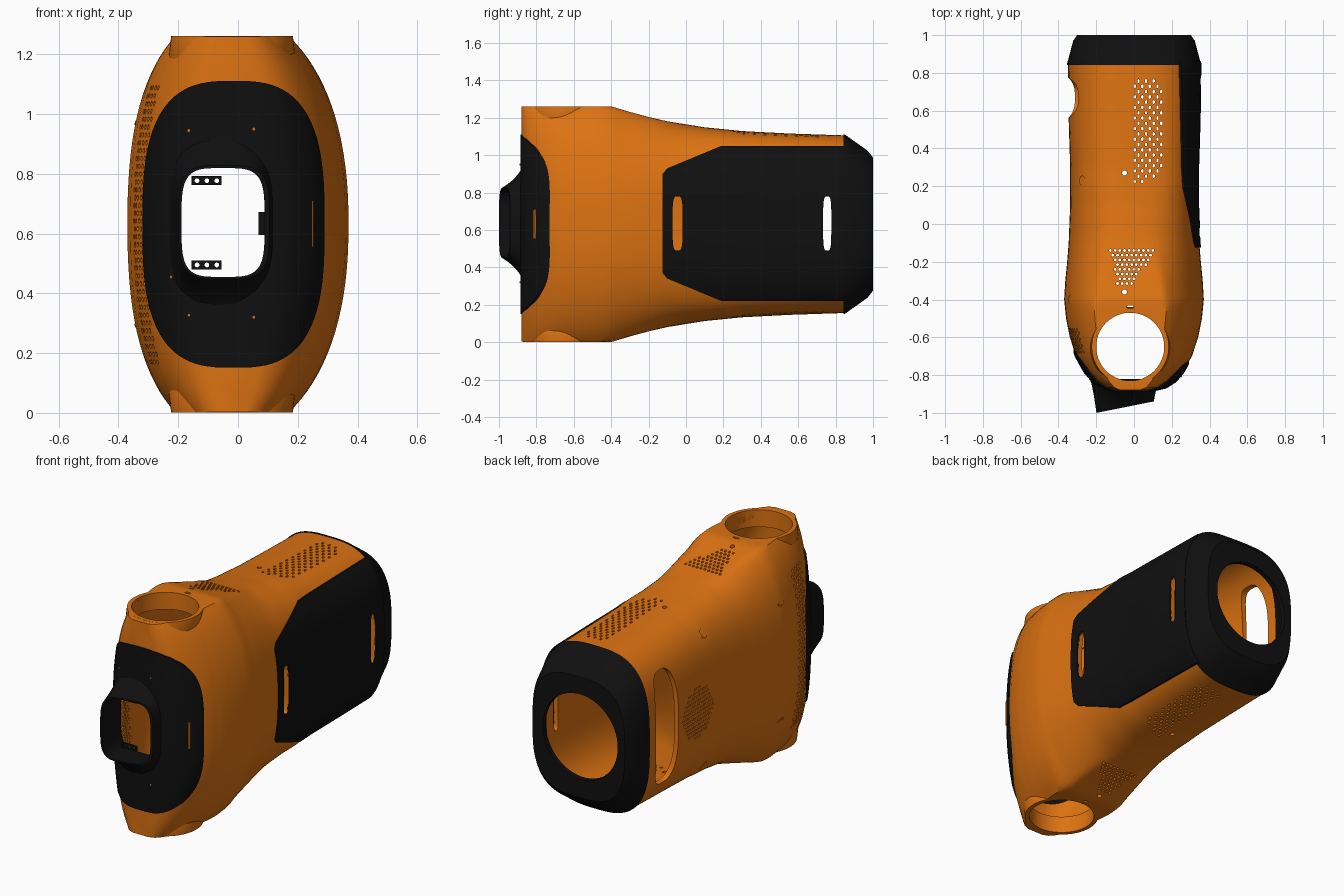
import bpy, bmesh, math
from mathutils import Vector

if "Cube" in bpy.data.objects:
    bpy.data.objects.remove(bpy.data.objects["Cube"])

MID = 0.631  # height of the housing's centre line


def material(name, rgb):
    m = bpy.data.materials.new(name)
    m.use_nodes = True
    m.diffuse_color = (*rgb, 1)
    m.node_tree.nodes["Principled BSDF"].inputs["Base Color"].default_value = (*rgb, 1)
    return m


ORANGE = material("orange", (0.72, 0.17, 0.006))
BLACK = material("black", (0.005, 0.005, 0.005))


def to_object(bm, name):
    bmesh.ops.recalc_face_normals(bm, faces=bm.faces)
    me = bpy.data.meshes.new(name)
    bm.to_mesh(me)
    bm.free()
    ob = bpy.data.objects.new(name, me)
    bpy.context.collection.objects.link(ob)
    return ob


def boolean(ob, cutter, op="DIFFERENCE"):
    mod = ob.modifiers.new("cut", "BOOLEAN")
    mod.operation, mod.solver, mod.object = op, "EXACT", cutter
    bpy.context.view_layer.objects.active = ob
    bpy.ops.object.modifier_apply(modifier=mod.name)
    bpy.data.objects.remove(cutter)
    return ob


def finish(ob, mat, angle=32):
    ob.data.materials.clear()
    ob.data.materials.append(mat)
    bpy.ops.object.select_all(action="DESELECT")
    ob.select_set(True)
    bpy.context.view_layer.objects.active = ob
    bpy.ops.object.shade_smooth_by_angle(angle=math.radians(angle))
    return ob


def oval(cu, cv, ru, rv, n=2, count=32):
    """Superellipse outline."""
    pts = []
    for i in range(count):
        a = math.tau * (i + 0.5) / count
        c, s = math.cos(a), math.sin(a)
        pts.append((cu + ru * math.copysign(abs(c) ** (2 / n), c),
                    cv + rv * math.copysign(abs(s) ** (2 / n), s)))
    return pts


def rect(u0, u1, v0, v1):
    return [(u0, v0), (u1, v0), (u1, v1), (u0, v1)]


def prisms(outlines, axis, lo, hi, name="cutter"):
    """Outlines extruded along one axis, joined in one object."""
    bm = bmesh.new()
    place = {"x": lambda u, v, d: (d, u, v), "y": lambda u, v, d: (u, d, v),
             "z": lambda u, v, d: (u, v, d)}[axis]
    for pts in outlines:
        a = [bm.verts.new(place(u, v, lo)) for u, v in pts]
        b = [bm.verts.new(place(u, v, hi)) for u, v in pts]
        bm.faces.new(a)
        bm.faces.new(b[::-1])
        for i in range(len(a)):
            j = (i + 1) % len(a)
            bm.faces.new((a[i], a[j], b[j], b[i]))
    return to_object(bm, name)


def bridge(bm, loops):
    for a, b in zip(loops, loops[1:]):
        for i in range(len(a)):
            j = (i + 1) % len(a)
            bm.faces.new((a[i], a[j], b[j], b[i]))


# Housing stations: y, half width, half height
STATIONS = [(-0.88, 0.10, 0.628), (-0.865, 0.165, 0.629), (-0.83, 0.22, 0.63),
            (-0.78, 0.262, 0.63), (-0.7, 0.307, 0.63), (-0.6, 0.34, 0.63),
            (-0.5, 0.36, 0.63), (-0.4, 0.37, 0.63), (-0.3, 0.364, 0.6),
            (-0.2, 0.354, 0.573), (-0.1, 0.346, 0.55), (0.1, 0.338, 0.518),
            (0.3, 0.338, 0.498), (0.55, 0.346, 0.485), (0.85, 0.35, 0.475),
            (0.97, 0.318, 0.39), (1.0, 0.297, 0.352)]


def clamp(v):
    return max(0.0, min(1.0, v))


def housing(o, name="shell"):
    """Closed loft of the housing, grown or shrunk by o."""
    bm = bmesh.new()
    rows = []
    for p, q in zip(STATIONS, STATIONS[1:]):
        steps = max(1, round((q[0] - p[0]) / 0.035))
        rows += [[a + (b - a) * k / steps for a, b in zip(p, q)] for k in range(steps)]
    rows.append(STATIONS[-1])
    loops = []
    for y, w, h in rows:
        f = clamp((y + 0.35) / 0.55)        # front to rear change of section
        n = 2.3 + 0.7 * f
        full = h * (1.115 - 0.115 * clamp((y + 0.45) / 0.4)) + o
        yy = y - o * clamp((-0.5 - y) / 0.35) + min(o, 0) * clamp((y - 0.85) / 0.1)
        loop = []
        for x, z in oval(0, 0, w + o, full, n, 96):
            z = max(-h - o, min(h + o, z))
            lean = -0.02 * (1 - f) * (z / h) ** 2
            loop.append(bm.verts.new((x + lean, yy, z + MID)))
        loops.append(loop)
    bridge(bm, loops)
    bm.faces.new(loops[0])
    bm.faces.new(loops[-1][::-1])
    return to_object(bm, name)


def skin(name, outer, inner, region):
    """Part of a thin shell that lies inside a prism."""
    return boolean(boolean(housing(outer, name), housing(inner)), region, "INTERSECT")


OPENING = oval(-0.05, 0.637, 0.14, 0.185, 4)
PANEL_SLOTS = [oval(-0.045, 0.635, 0.027, 0.145, 4), oval(0.755, 0.635, 0.022, 0.145, 4)]

# Main housing
body = boolean(housing(0, "main_housing"), housing(-0.028))
boolean(body, prisms([rect(-1, 1, -1, 3)], "y", 0.85, 2))
boolean(body, prisms([oval(-0.02, -0.65, 0.18, 0.18, 2, 64)], "z", -1, 2))
boolean(body, prisms([oval(-0.015, 0.63, 0.275, 0.44, 3, 48)], "y", -2, -0.6))
boolean(body, prisms(PANEL_SLOTS, "x", 0.1, 1))
boolean(body, prisms([oval(0.67, 0.65, 0.107, 0.33, 3.2, 48)], "x", -1, -0.15))


# Vent holes
def dot(u, v, ru=0.008, rv=0.008):
    return oval(u, v, ru, rv, 2, 6)


vents = []
for r in range(20):                                     # rear vents
    for c in range(4):
        x, y = 0.004 + 0.04 * c + 0.02 * (r % 2), 0.225 + 0.028 * r
        if 0.2 + 0.5 * x < y < 0.79 - 0.3 * x:
            vents.append(dot(x, y, 0.007, 0.011))
for r in range(8):                                      # middle vents
    t = r / 7
    for c in range(10):
        x = -0.125 + 0.025 * c + 0.0125 * (r % 2)
        if -0.125 + 0.035 * t <= x <= 0.115 - 0.115 * t:
            vents.append(dot(x, -0.14 - 0.025 * r))
vents += [oval(-0.05, 0.27, 0.013, 0.013, 2, 12), oval(-0.05, -0.36, 0.013, 0.013, 2, 12),
          oval(-0.02, -0.44, 0.018, 0.009, 3, 12)]
boolean(body, prisms(vents, "z", -1, 2))
side = []
for r in range(-6, 7):                                  # round side grille
    for c in range(-6, 7):
        y, z = 0.024 * c + 0.012 * (r % 2), 0.024 * r
        if math.hypot(y, z) < 0.148:
            side.append(dot(0.375 + y, 0.625 + z, 0.007, 0.007))
for r in range(36):                                     # tall front strip
    for c in range(4):
        z = 0.17 + 0.0262 * r
        side.append(dot(-0.56 - 0.034 * c - 0.017 * (r % 2), z, 0.009, 0.009))
boolean(body, prisms(side, "x", -1, -0.12))
finish(body, ORANGE)

# Round collars at the top and bottom openings
for name, sgn in (("top_collar", 1), ("bottom_collar", -1)):
    bm = bmesh.new()
    loops = []
    for r, d in ((0.18, 0.53), (0.18, 0.63), (0.204, 0.63), (0.212, 0.56), (0.2, 0.53)):
        loops.append([bm.verts.new((u, v, MID + sgn * d))
                      for u, v in oval(-0.02, -0.65, r, r, 2, 64)])
    bridge(bm, loops + loops[:1])
    finish(to_object(bm, name), ORANGE)

# Rear cap with its round opening
cap = skin("rear_cap", 0.004, -0.03, prisms([rect(-1, 1, -1, 3)], "y", 0.842, 2))
boolean(cap, prisms([oval(-0.01, 0.635, 0.245, 0.25, 2, 64)], "y", 0.9, 2))
finish(cap, BLACK)

# Side panel with two slots
outline = [(-0.125, 0.37), (-0.1, 0.34), (0.19, 0.22), (0.86, 0.22),
           (0.86, 1.05), (0.19, 1.05), (-0.1, 0.93), (-0.125, 0.9)]
panel = skin("side_panel", 0.007, -0.005, prisms([outline], "x", 0.05, 1))
finish(boolean(panel, prisms(PANEL_SLOTS, "x", 0.1, 1)), BLACK)

# Front plate
plate = skin("front_plate", 0.006, -0.012,
             prisms([oval(-0.015, 0.631, 0.305, 0.48, 2.9, 96)], "y", -2, -0.6))
finish(boolean(plate, prisms([OPENING], "y", -2, -0.5)), BLACK)

# Small orange marks on the front plate
marks = [rect(0.248, 0.253, 0.555, 0.71)]
marks += [oval(x, z, 0.005, 0.005, 2, 8) for x, z in
          ((-0.165, 0.945), (0.053, 0.95), (-0.165, 0.327), (0.053, 0.32), (-0.225, 0.455))]
finish(skin("front_marks", 0.009, 0.001, prisms(marks, "y", -2, -0.6)), ORANGE)

# Flared nose around the front opening
bm = bmesh.new()
loops = []
for k in range(11):
    t = k / 10
    hx, hz = 0.222 - 0.07 * t, 0.375 - 0.185 * t
    loop = []
    for x, z in oval(-0.047, 0.638, hx, hz, 2.6 + 1.4 * t, 64):
        base = -0.86 + 0.1 * ((x + 0.047) / hx) ** 2
        tip = -1.0 + 0.06 * clamp((x + 0.199) / 0.3)
        loop.append(bm.verts.new((x, base + (tip - base) * t ** 2.2, z)))
    loops.append(loop)
for depth in (0.0, 1.0):
    loop = []
    for x, z in oval(-0.05, 0.637, 0.139, 0.182, 4, 64):
        tip = -1.0 + 0.06 * clamp((x + 0.199) / 0.3)
        loop.append(bm.verts.new((x, tip + (-0.82 - tip) * depth, z)))
    loops.append(loop)
bridge(bm, loops)
finish(to_object(bm, "nose"), BLACK)

# Small brackets inside the front opening
for name, z in (("upper_bracket", 0.777), ("lower_bracket", 0.495)):
    tab = prisms([rect(-0.155, -0.055, z - 0.015, z + 0.015)], "y", -0.87, -0.86, name)
    holes = [oval(-0.137 + 0.033 * i, z, 0.008, 0.008, 2, 12) for i in range(3)]
    finish(boolean(tab, prisms(holes, "y", -1, -0.5)), BLACK)
finish(prisms([rect(0.068, 0.11, 0.595, 0.672)], "y", -0.88, -0.85, "side_clip"), BLACK)

# Screw bosses on the right side
for i, (p, d) in enumerate((((-0.267, 0.23, 1.02), (-1, 0, 0.7)),
                            ((-0.267, 0.23, 0.242), (-1, 0, -0.7)),
                            ((-0.328, -0.4, 0.99), (-1, 0, 0.45)),
                            ((-0.328, -0.4, 0.272), (-1, 0, -0.45)))):
    turn = Vector(d).to_track_quat("Z", "Y").to_euler()
    bpy.ops.mesh.primitive_torus_add(location=p, rotation=turn, major_radius=0.026,
                                     minor_radius=0.008, major_segments=24, minor_segments=8)
    bpy.context.object.name = "screw_boss_%d" % (i + 1)
    finish(bpy.context.object, ORANGE)
